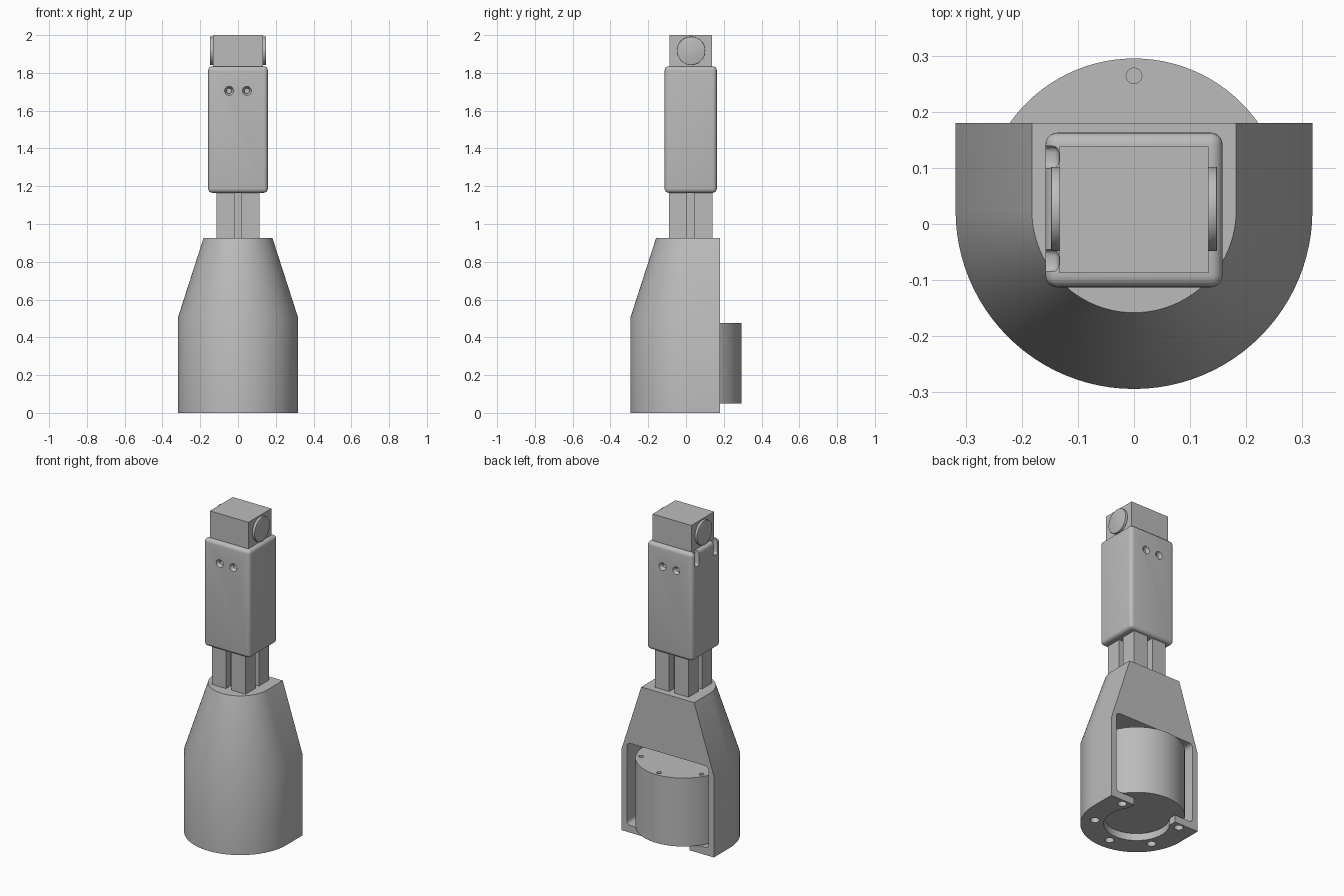
import bpy, bmesh, math
from mathutils import Matrix

cube = bpy.data.objects.get("Cube")
if cube:
    bpy.data.objects.remove(cube, do_unlink=True)

grey = bpy.data.materials.new("plain_grey")
grey.use_nodes = True
grey.diffuse_color = (0.5, 0.5, 0.5, 1)
grey.node_tree.nodes["Principled BSDF"].inputs["Base Color"].default_value = (0.5, 0.5, 0.5, 1)

CY = 0.024     # shared axis of motor, column and head
BACK = 0.18    # flat rear plane of the housing


def add(name, bm):
    bmesh.ops.recalc_face_normals(bm, faces=bm.faces)
    mesh = bpy.data.meshes.new(name)
    bm.to_mesh(mesh)
    bm.free()
    mesh.materials.append(grey)
    obj = bpy.data.objects.new(name, mesh)
    bpy.context.collection.objects.link(obj)
    return obj


def box(name, x, y, z):
    """Box from (min, max) pairs."""
    bm = bmesh.new()
    bmesh.ops.create_cube(bm, size=1)
    for v in bm.verts:
        for i, (lo, hi) in enumerate((x, y, z)):
            v.co[i] = lo if v.co[i] < 0 else hi
    return add(name, bm)


def rod(name, centre, r, depth, axis="Z", r2=None, segs=32):
    """Cylinder or cone centred on a point, along an axis."""
    bm = bmesh.new()
    turn = {"Z": Matrix(), "X": Matrix.Rotation(math.pi / 2, 4, "Y"),
            "Y": Matrix.Rotation(math.pi / 2, 4, "X")}[axis]
    bmesh.ops.create_cone(bm, cap_ends=True, segments=segs, radius1=r,
                          radius2=r if r2 is None else r2, depth=depth,
                          matrix=Matrix.Translation(centre) @ turn)
    return add(name, bm)


def d_loft(name, rings, back, segs=48):
    """Loft of D outlines: half circle in front, straight sides, flat back."""
    bm = bmesh.new()
    loops = []
    for z, r in rings:
        pts = [(r * math.cos(a), CY + r * math.sin(a))
               for a in (math.pi * (1 + i / segs) for i in range(segs + 1))]
        pts += [(r, back), (-r, back)]
        loops.append([bm.verts.new((x, y, z)) for x, y in pts])
    n = len(loops[0])
    for low, high in zip(loops, loops[1:]):
        for i in range(n):
            j = (i + 1) % n
            bm.faces.new((low[i], low[j], high[j], high[i]))
    bm.faces.new(loops[0])
    bm.faces.new(loops[-1])
    return add(name, bm)


def bake(obj):
    """Replace the mesh with its modified result."""
    graph = bpy.context.evaluated_depsgraph_get()
    mesh = bpy.data.meshes.new_from_object(obj.evaluated_get(graph))
    obj.modifiers.clear()
    obj.data = mesh


def bevel(obj, width, segs=4):
    mod = obj.modifiers.new("round_edges", "BEVEL")
    mod.width, mod.segments = width, segs
    mod.limit_method, mod.angle_limit = "ANGLE", math.radians(40)
    bake(obj)


def cut(obj, cutters):
    for c in cutters:
        c.hide_render = True
        mod = obj.modifiers.new("cut", "BOOLEAN")
        mod.operation, mod.solver, mod.object = "DIFFERENCE", "EXACT", c
    bake(obj)
    for c in cutters:
        bpy.data.objects.remove(c, do_unlink=True)


def bolt_circle(z, r, depth, skip_rear):
    """Cutters for bolts spaced evenly around the motor axis."""
    out = []
    for k in range(6):
        a = math.radians(30 + 60 * k)
        if skip_rear and k == 1:
            continue
        out.append(rod("bolt_cutter", (0.24 * math.cos(a), CY + 0.24 * math.sin(a), z),
                       r, depth, segs=20))
    return out


# Tapered housing with an open-backed motor bay and slotted floor
housing = d_loft("housing", [(0, 0.318), (0.505, 0.318), (0.927, 0.182)], BACK)
bay = d_loft("bay_cutter", [(0.045, 0.281), (0.555, 0.281)], 0.4)
bevel(bay, 0.025)
cut(housing, [bay,
              rod("floor_hole_cutter", (0, CY, 0), 0.186, 0.2, segs=64),
              box("floor_slot_cutter", (-0.15, 0.15), (CY, 0.4), (-0.1, 0.1))]
    + bolt_circle(0, 0.026, 0.2, True))

# Motor drum
motor = rod("motor", (0, CY, 0.2625), 0.271, 0.425, segs=96)
cut(motor, bolt_circle(0.475, 0.014, 0.1, False))

# Slotted column
H = 0.115
column = box("column", (-H, H), (CY - H, CY + H), (0.9, 1.2))
grooves = []
for s in (-1, 1):
    lo, hi = sorted((s * 0.07, s * 0.2))
    grooves.append(box("groove_cutter", (lo, hi), (CY - 0.018, CY + 0.018), (0.8, 1.3)))
    grooves.append(box("groove_cutter", (-0.018, 0.018), (CY + lo, CY + hi), (0.8, 1.3)))
cut(column, grooves)

# Rounded sleeve with countersunk screw holes and two slits beside a side tab
sleeve = box("sleeve", (-0.158, 0.158), (-0.113, 0.163), (1.165, 1.835))
bevel(sleeve, 0.022, 5)
holes = []
for x in (-0.047, 0.047):
    for y, s in ((-0.113, -1), (0.163, 1)):
        holes.append(rod("screw_cutter", (x, y, 1.705), 0.012, 0.09, "Y", segs=20))
        wide, slim = (0.034, 0.014) if s < 0 else (0.014, 0.034)
        # rotated cone: its first radius faces the front
        holes.append(rod("sink_cutter", (x, y, 1.705), slim if s < 0 else wide, 0.04, "Y",
                         wide if s < 0 else slim, 24))
# swap so that every countersink opens outward
for c in holes[1::2]:
    ys = [(v.co.y, math.hypot(v.co.z - 1.705, v.co.x)) for v in c.data.vertices]
    mid = sum(y for y, _ in ys) / len(ys)
    cx = sum(v.co.x for v in c.data.vertices) / len(ys)
    out = -1 if mid < 0 else 1
    for v in c.data.vertices:
        d = math.hypot(v.co.x - cx, v.co.z - 1.705)
        r = 0.034 if (v.co.y - mid) * out > 0 else 0.014
        v.co.x = cx + (v.co.x - cx) * r / d
        v.co.z = 1.705 + (v.co.z - 1.705) * r / d
slits = []
for y in (-0.065, 0.119):
    slit = box("slit_cutter", (-0.2, -0.134), (y - 0.02, y + 0.02), (1.745, 1.9))
    bevel(slit, 0.012, 3)
    slits.append(slit)
cut(sleeve, holes + slits)

# Head block with a round boss on each side
box("head_block", (-0.133, 0.133), (-0.087, 0.138), (1.8, 2.0))
for side, s in (("left", 1), ("right", -1)):
    boss = rod(side + "_boss", (s * 0.137, CY + 0.003, 1.917), 0.075, 0.022, "X", segs=64)
    bevel(boss, 0.002, 2)

# Smooth curved areas, keep hard edges
bpy.ops.object.select_all(action="DESELECT")
for obj in bpy.context.collection.objects:
    if obj.type == "MESH":
        obj.select_set(True)
        bpy.context.view_layer.objects.active = obj
bpy.ops.object.shade_smooth_by_angle(angle=math.radians(30))
